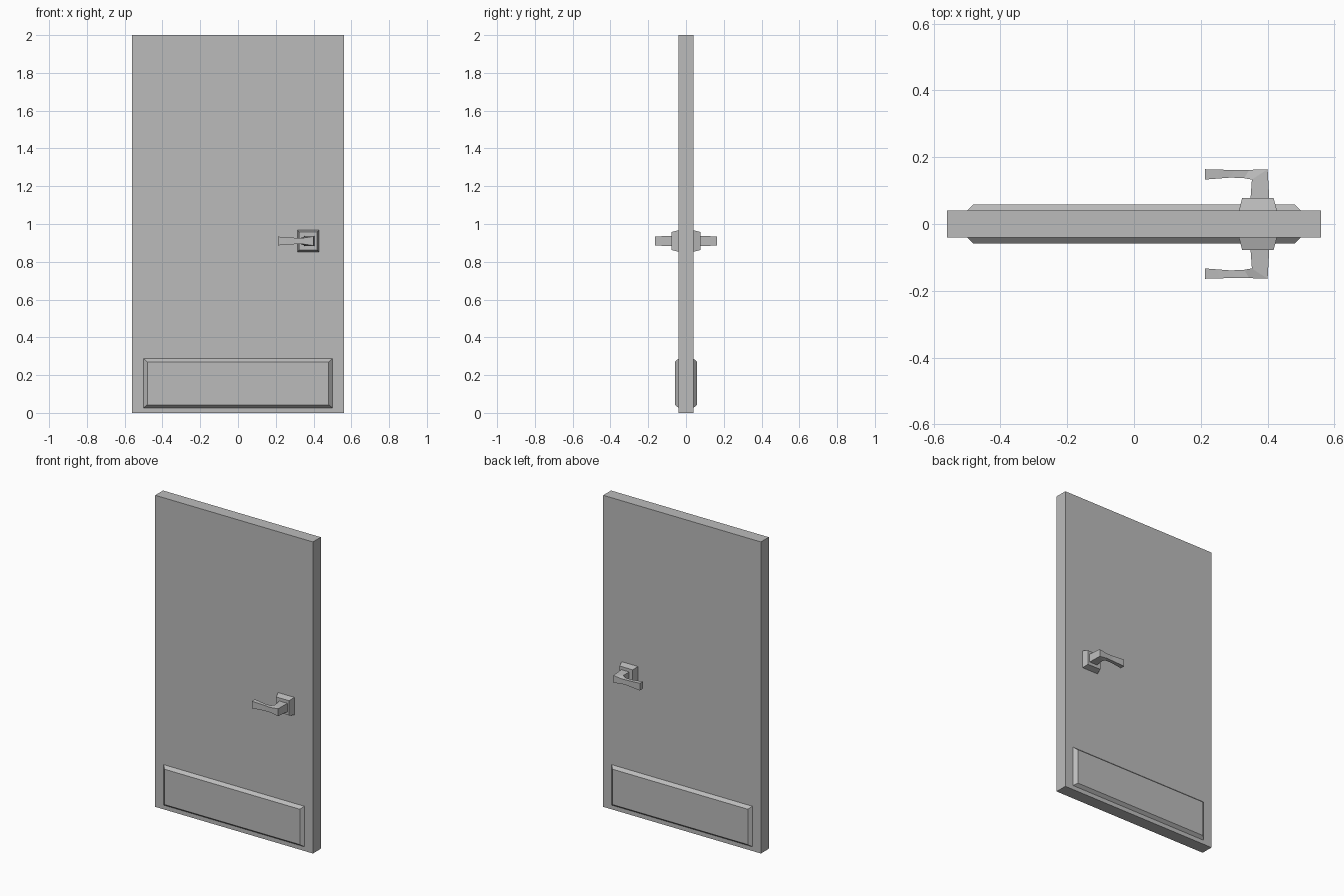
import bpy
import bmesh

if "Cube" in bpy.data.objects:
    bpy.data.objects.remove(bpy.data.objects["Cube"], do_unlink=True)

GREY = (0.5, 0.5, 0.5, 1.0)
grey = bpy.data.materials.new("plain grey")
grey.use_nodes = True
grey.diffuse_color = GREY
grey.node_tree.nodes["Principled BSDF"].inputs["Base Color"].default_value = GREY

HALF = 0.04  # half thickness of the door leaf


def loft(name, rings):
    """Join four-cornered rings into a closed, flat-shaded solid."""
    bm = bmesh.new()
    loops = [[bm.verts.new(p) for p in ring] for ring in rings]
    for a, b in zip(loops, loops[1:]):
        for i in range(4):
            j = (i + 1) % 4
            bm.faces.new((a[i], a[j], b[j], b[i]))
    bm.faces.new(loops[0])
    bm.faces.new(loops[-1])
    bmesh.ops.recalc_face_normals(bm, faces=bm.faces)
    mesh = bpy.data.meshes.new(name)
    bm.to_mesh(mesh)
    bm.free()
    mesh.materials.append(grey)
    obj = bpy.data.objects.new(name, mesh)
    bpy.context.collection.objects.link(obj)
    return obj


def upright_rect(x0, x1, z0, z1, y):
    return [(x0, y, z0), (x1, y, z0), (x1, y, z1), (x0, y, z1)]


def lever_section(inner, outer, half_height, z=0.91):
    (xi, yi), (xo, yo) = inner, outer
    return [(xi, yi, z - half_height), (xo, yo, z - half_height),
            (xo, yo, z + half_height), (xi, yi, z + half_height)]


# Door leaf
loft("door_leaf", [upright_rect(-0.56, 0.56, 0, 2, y) for y in (-HALF, HALF)])

# Fittings repeated on both faces
for side, s in (("front", -1), ("back", 1)):
    # Bevelled kick panel
    loft(side + "_kick_panel", [
        upright_rect(-0.5, 0.5, 0.027, 0.287, s * HALF),
        upright_rect(-0.48, 0.48, 0.043, 0.27, s * 0.059)])

    # Tapered mounting plate
    loft(side + "_handle_plate", [
        upright_rect(0.314, 0.428, 0.853, 0.967, s * HALF),
        upright_rect(0.324, 0.418, 0.863, 0.957, s * 0.078)])

    # Stem turning into a waisted lever
    sections = [
        ((0.349, 0.077), (0.405, 0.077), 0.027),
        ((0.353, 0.133), (0.400, 0.164), 0.024),
        ((0.330, 0.137), (0.345, 0.162), 0.016),
        ((0.290, 0.139), (0.300, 0.161), 0.017),
        ((0.250, 0.136), (0.255, 0.163), 0.020),
        ((0.213, 0.133), (0.213, 0.164), 0.023)]
    loft(side + "_handle_lever", [
        lever_section((xi, s * yi), (xo, s * yo), h)
        for (xi, yi), (xo, yo), h in sections])
